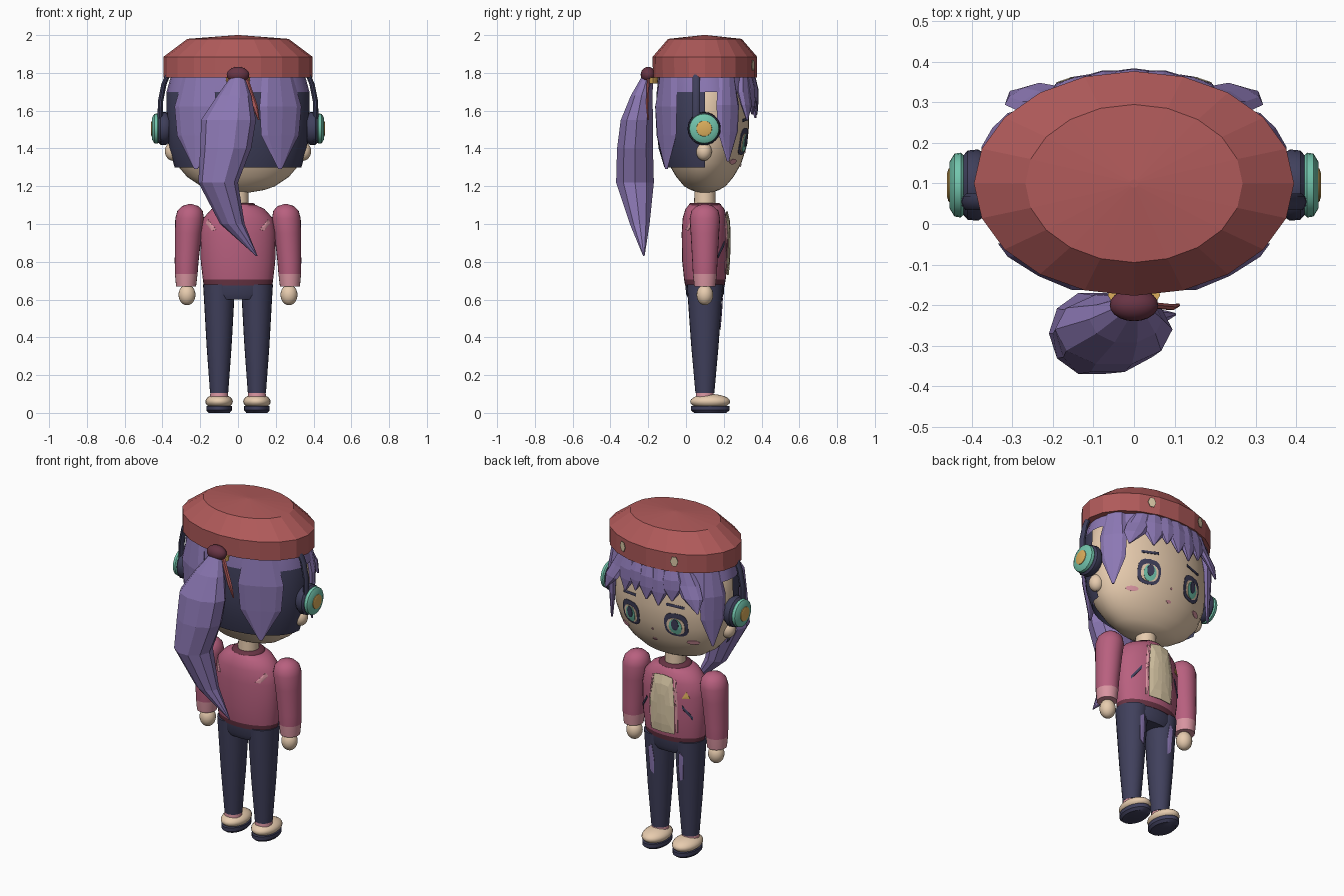
import bpy, bmesh, math
from mathutils import Vector

cube = bpy.data.objects.get("Cube")
if cube:
    bpy.data.objects.remove(cube)

CY = 0.1  # depth of the body axis


def material(name, code):
    rgb = [int(code[i:i + 2], 16) / 255 for i in (0, 2, 4)]
    col = [c / 12.92 if c < 0.04045 else ((c + 0.055) / 1.055) ** 2.4 for c in rgb] + [1]
    m = bpy.data.materials.new(name)
    m.use_nodes = True
    m.diffuse_color = col
    m.node_tree.nodes["Principled BSDF"].inputs["Base Color"].default_value = col
    return m


SKIN = material("skin cream", "ECD0B2")
HAIR = material("hair purple", "8C78B4")
NAVY = material("dark navy", "40405C")
HAT = material("hat red", "B05A5A")
PINK = material("jacket rose", "B8607F")
MAROON = material("maroon", "683444")
BLUSH = material("pale pink", "D894A0")
TEAL = material("teal", "72C4AC")
GOLD = material("gold", "DCAE5C")
SHIRT = material("shirt beige", "DCCAA8")


def finish(name, bm, mats, smooth=True, rule=None):
    bmesh.ops.recalc_face_normals(bm, faces=bm.faces)
    for f in bm.faces:
        f.smooth = smooth
        if rule:
            f.material_index = rule(f.calc_center_median())
    for e in bm.edges:
        if len(e.link_faces) == 2 and e.calc_face_angle() > math.radians(40):
            e.smooth = False
    mesh = bpy.data.meshes.new(name)
    bm.to_mesh(mesh)
    bm.free()
    ob = bpy.data.objects.new(name, mesh)
    bpy.context.collection.objects.link(ob)
    for m in mats:
        mesh.materials.append(m)
    return ob


def loft(name, rings, mats, sides=24, smooth=True, rule=None, side=1, axis="z", turn=0, keep=None):
    """Skin elliptical rings (height, centre a, centre b, radius a, radius b)."""
    bm = bmesh.new()
    loops = []
    for t, ca, cb, ra, rb in rings:
        loop = []
        for i in range(sides):
            w = 2 * math.pi * i / sides
            u, v = ra * math.cos(w), rb * math.sin(w)
            p = (ca + u * math.cos(turn) - v * math.sin(turn),
                 cb + u * math.sin(turn) + v * math.cos(turn))
            co = (side * p[0], p[1], t) if axis == "z" else (side * t, p[0], p[1])
            loop.append(bm.verts.new(co))
        loops.append(loop)
    for a, b in zip(loops, loops[1:]):
        for i in range(sides):
            j = (i + 1) % sides
            bm.faces.new((a[i], a[j], b[j], b[i]))
    bm.faces.new(loops[0])
    bm.faces.new(loops[-1])
    if keep:
        drop = [f for f in bm.faces if not keep(f.calc_center_median())]
        bmesh.ops.delete(bm, geom=drop, context="FACES")
    return finish(name, bm, mats, smooth, rule)


def ball(name, centre, radii, mat):
    bm = bmesh.new()
    bmesh.ops.create_uvsphere(bm, u_segments=20, v_segments=12, radius=1)
    for v in bm.verts:
        v.co = Vector([c + r * k for c, r, k in zip(centre, radii, v.co)])
    return finish(name, bm, [mat])


def axial(rows, cx=0):
    return [(z, cx, CY, a, b) for z, a, b in rows]


def surface(rings, x, z, way):
    """Depth of a lofted body at a given x and height."""
    for p, q in zip(rings, rings[1:]):
        if p[0] <= z <= q[0]:
            k = (z - p[0]) / (q[0] - p[0])
            _, cx, cy, a, b = [m + (n - m) * k for m, n in zip(p, q)]
            return cy + way * b * math.sqrt(max(0, 1 - ((x - cx) / a) ** 2))
    return CY


def plate(name, rings, pts, mat, lift=0.004, way=1):
    """Thin decal that follows the surface of a lofted body."""
    bm = bmesh.new()
    n = len(pts)
    mx, mz = sum(p[0] for p in pts) / n, sum(p[1] for p in pts) / n

    def vert(x, z):
        return bm.verts.new((x, surface(rings, x, z, way) + way * lift, z))
    hub, prev = vert(mx, mz), None
    for k in (0.35, 0.7, 1):
        ring = [vert(mx + (x - mx) * k, mz + (z - mz) * k) for x, z in pts]
        for i in range(n):
            j = (i + 1) % n
            bm.faces.new((prev[i], prev[j], ring[j], ring[i]) if prev else (hub, ring[i], ring[j]))
        prev = ring
    ob = finish(name, bm, [mat], False)
    mod = ob.modifiers.new("thickness", "SOLIDIFY")
    mod.thickness, mod.offset = 0.003, 0


def oval(x, z, rx, rz, n=16, power=1):
    out = []
    for i in range(n):
        c, s = math.cos(2 * math.pi * i / n), math.sin(2 * math.pi * i / n)
        out.append((x + rx * math.copysign(abs(c) ** power, c), z + rz * math.copysign(abs(s) ** power, s)))
    return out


def lock(name, angle, top, tip, width, side=1, drift=0, flare=1.0):
    """Pointed hair strand hanging on the outside of the head."""
    rings = []
    for k, w, push in ((0, 0.7, 0.93), (0.35, 1, 1.01), (0.65, 0.9, 1 + (flare - 1) * 0.6), (1, 0.08, flare)):
        th = math.radians(angle + drift * k)
        rings.append((top + (tip - top) * k, 0.37 * push * math.cos(th), CY + 0.255 * push * math.sin(th),
                      width * w / 2, 0.028 * (1 - 0.8 * k * k)))
    th = math.radians(angle)
    turn = math.atan2(0.255 * math.cos(th), -0.37 * math.sin(th))
    loft(name, rings, [HAIR], 8, False, side=side, turn=turn)


# Head and hair cap
head = axial([(1.165, 0.05, 0.03), (1.18, 0.14, 0.075), (1.2, 0.195, 0.11), (1.25, 0.27, 0.152),
              (1.32, 0.33, 0.193), (1.42, 0.363, 0.224), (1.52, 0.372, 0.234), (1.62, 0.37, 0.232),
              (1.74, 0.35, 0.222), (1.84, 0.28, 0.18)])
loft("head", head, [SKIN], 36)
cap = axial([(1.3, 0.335, 0.215), (1.4, 0.367, 0.245), (1.52, 0.38, 0.258), (1.7, 0.378, 0.255), (1.84, 0.34, 0.24)])
loft("hair_cap", cap, [NAVY, HAIR], 32, rule=lambda c: int(c.z > 1.7), keep=lambda c: c.z > 1.7 or (c.y < CY and c.z > 1.31))

# Hair strands
for angle, tip, width in ((90, 1.58, 0.13), (79, 1.61, 0.11), (101, 1.56, 0.12), (67, 1.58, 0.13), (113, 1.6, 0.13)):
    lock("fringe_strand", angle, 1.79, tip, width, flare=1.07)
for s, label in ((1, "left"), (-1, "right")):
    lock(label + "_flared_strand", 56, 1.78, 1.55, 0.13, s, drift=-9, flare=1.2)
    lock(label + "_temple_strand", 28, 1.79, 1.33, 0.15, s, flare=1.02)
    lock(label + "_back_strand", -53, 1.8, 1.29, 0.25, s, flare=1.0)

# Ponytail with its tie
loft("ponytail", [(1.79, 0, -0.2, 0.03, 0.03), (1.68, -0.02, -0.235, 0.09, 0.06), (1.55, -0.05, -0.26, 0.145, 0.09),
                  (1.4, -0.065, -0.27, 0.135, 0.1), (1.22, -0.105, -0.27, 0.105, 0.105),
                  (1, -0.03, -0.245, 0.065, 0.055), (0.83, 0.1, -0.223, 0.004, 0.004)], [HAIR], 10, False)
ball("hair_knob", (0, -0.2, 1.79), (0.06, 0.04, 0.042), MAROON)
loft("hair_tie", [(1.745, 0, -0.175, 0.06, 0.025), (1.775, 0, -0.175, 0.065, 0.03)], [GOLD], 12)
for s, tip in ((1, 0.11), (-1, 0.07)):
    loft("hair_ribbon", [(1.55, tip, -0.2, 0.004, 0.004), (1.62, tip - 0.02, -0.205, 0.016, 0.008),
                         (1.77, 0.04, -0.2, 0.015, 0.008)], [HAT], 6, False, side=s)

# Hat with two small ornaments
hat = axial([(1.775, 0.395, 0.275), (1.885, 0.395, 0.277), (1.98, 0.268, 0.195), (2.0, 0.01, 0.01)])
loft("hat", hat, [HAT], 20, False)
for s in (1, -1):
    plate("hat_ornament", hat, oval(0.17 * s, 1.84, 0.022, 0.032, 6), SHIRT, 0.006)

# Ears, headphones and face, mirrored
for s, label in ((1, "left"), (-1, "right")):
    ball(label + "_ear", (0.345 * s, 0.095, 1.385), (0.042, 0.042, 0.05), SKIN)
    cup = (("cushion", NAVY, 0.365, 0.43, 0.088), ("shell", TEAL, 0.415, 0.455, 0.08), ("badge", GOLD, 0.45, 0.461, 0.042))
    for part, mat, x0, x1, r in cup:
        loft(label + "_headphone_" + part, [(x, CY - 0.004, 1.505, r * k, r * k) for x, k in
             ((x0, 0.85), (x0 * 0.7 + x1 * 0.3, 1), (x0 * 0.3 + x1 * 0.7, 0.97), (x1, 0.72))], [mat], side=s, axis="x")
    loft(label + "_headphone_band", [(z, x, 0.055, 0.014, 0.021) for z, x in
         ((1.44, 0.405), (1.56, 0.412), (1.65, 0.41), (1.74, 0.392), (1.84, 0.35))], [NAVY], 10, side=s)
    ex = 0.148 * s
    plate(label + "_eye_frame", head, oval(ex, 1.437, 0.066, 0.072, power=0.7), NAVY, 0.003)
    plate(label + "_eye_white", head, oval(ex, 1.43, 0.05, 0.05, power=0.8), SKIN, 0.006)
    plate(label + "_iris", head, oval(ex, 1.428, 0.036, 0.048), TEAL, 0.009)
    plate(label + "_pupil", head, oval(ex, 1.442, 0.02, 0.034), NAVY, 0.012)
    plate(label + "_brow", head, [(0.1 * s, 1.55), (0.2 * s, 1.54), (0.2 * s, 1.555), (0.1 * s, 1.565)], NAVY)
    plate(label + "_cheek", head, oval(0.222 * s, 1.33, 0.032, 0.014, 10), BLUSH)
plate("nose", head, oval(0, 1.38, 0.006, 0.006, 6), BLUSH)
plate("mouth", head, oval(0, 1.31, 0.016, 0.008, 8), BLUSH)

# Neck, jacket and shirt
loft("neck", axial([(1.06, 0.058, 0.058), (1.2, 0.055, 0.055)]), [SKIN])
loft("collar", axial([(1.08, 0.1, 0.092), (1.105, 0.09, 0.084), (1.112, 0.08, 0.075)]), [MAROON])
torso = axial([(0.675, 0.182, 0.105), (0.705, 0.186, 0.11), (0.8, 0.197, 0.12), (0.95, 0.2, 0.123),
               (1.03, 0.185, 0.118), (1.08, 0.14, 0.103), (1.1, 0.095, 0.086)])
loft("jacket", torso, [PINK, MAROON], 32, rule=lambda c: int(c.z < 0.705))
plate("shirt_front", torso, [(-0.075, 0.73), (0, 0.73), (0.075, 0.73), (0.08, 0.9), (0.06, 1.06),
                             (0, 1.07), (-0.06, 1.06), (-0.08, 0.9)], SHIRT, 0.012)
plate("jacket_badge", torso, [(-0.155, 0.95), (-0.115, 0.95), (-0.135, 0.99)], GOLD)
for s, label in ((1, "left"), (-1, "right")):
    def flip(pts):
        return [(x * s, z) for x, z in pts]
    plate(label + "_lapel", torso, flip([(0.078, 0.74), (0.09, 0.74), (0.094, 0.9), (0.078, 1.05), (0.068, 1.05), (0.082, 0.9)]), BLUSH, 0.006)
    plate(label + "_pocket", torso, flip([(0.115, 0.89), (0.165, 0.82), (0.165, 0.84), (0.115, 0.91)]), NAVY)
    plate(label + "_back_mark", torso, flip([(0.115, 0.97), (0.14, 0.965), (0.17, 1.005), (0.16, 1.025)]), BLUSH, way=-1)

    # Arms
    loft(label + "_sleeve", [(z, x, CY, r, r * 1.06) for z, x, r in
         ((0.67, 0.275, 0.053), (0.735, 0.274, 0.06), (0.8, 0.272, 0.063), (0.95, 0.263, 0.071), (1.03, 0.256, 0.076),
          (1.07, 0.254, 0.067), (1.095, 0.253, 0.043), (1.105, 0.253, 0.01))],
         [PINK, BLUSH], side=s, rule=lambda c: int(c.z < 0.735))
    ball(label + "_hand", (0.27 * s, CY, 0.625), (0.045, 0.044, 0.055), SKIN)

    # Legs and shoes
    leg = axial([(0.105, 0.048, 0.05), (0.35, 0.066, 0.072), (0.6, 0.08, 0.09), (0.68, 0.085, 0.095)], 0.1 * s)
    loft(label + "_trouser_leg", leg, [NAVY])
    plate(label + "_trouser_patch", leg, flip([(0.085, 0.44), (0.11, 0.46), (0.115, 0.6), (0.09, 0.62), (0.08, 0.53)]), HAIR)
    loft(label + "_ankle", axial([(0.07, 0.05, 0.05), (0.11, 0.046, 0.046)], 0.1 * s), [BLUSH])
    ball(label + "_shoe", (0.1 * s, 0.128, 0.06), (0.073, 0.106, 0.04), SKIN)
    loft(label + "_sole", [(z, 0.1, 0.128, 0.07 * k, 0.106 * k) for z, k in ((0, 0.8), (0.014, 0.97), (0.036, 0.97))],
         [NAVY], side=s)
loft("trouser_waist", axial([(0.6, 0.165, 0.085), (0.63, 0.18, 0.1), (0.69, 0.183, 0.104)]), [NAVY])
